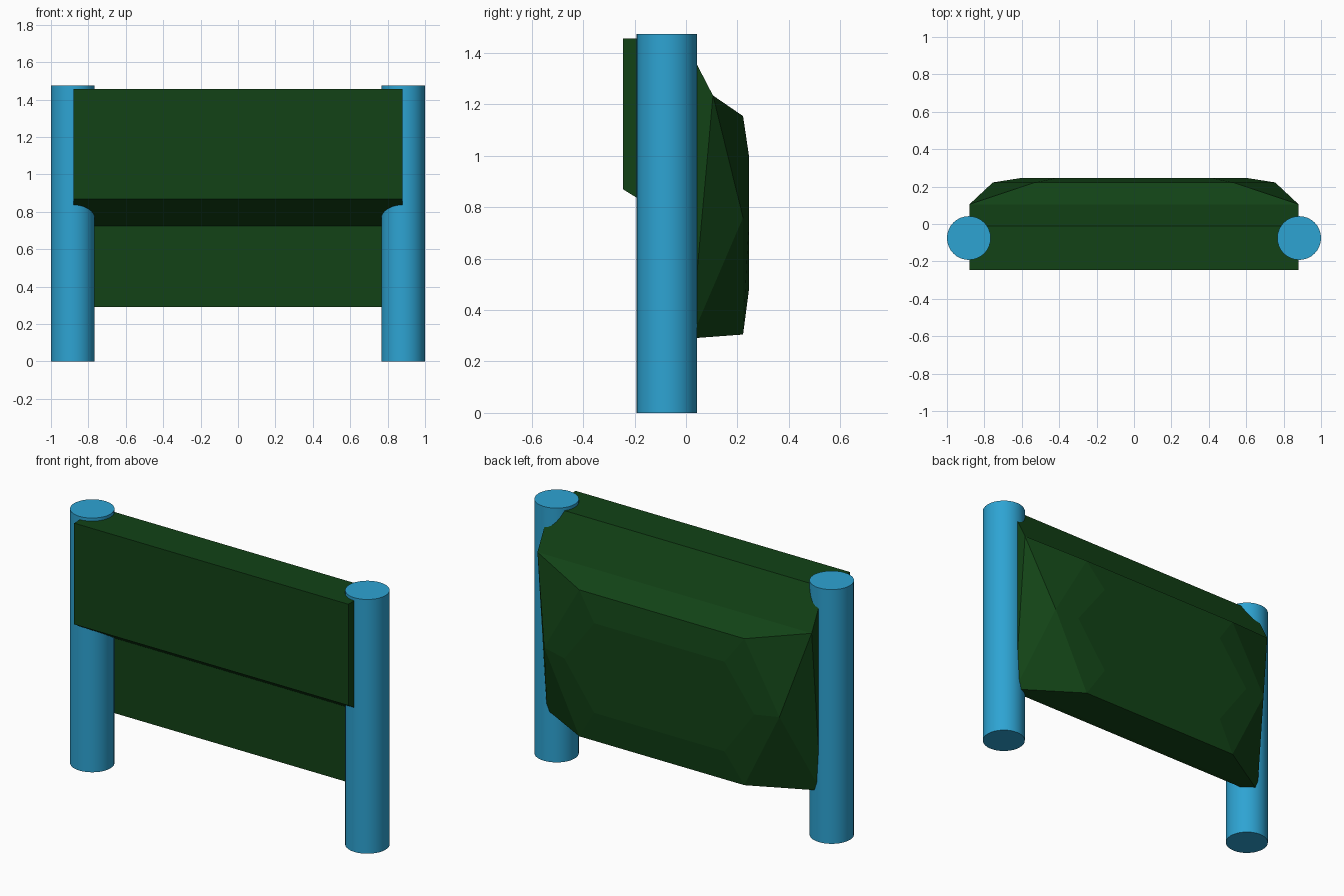
import bpy, bmesh

if "Cube" in bpy.data.objects:
    bpy.data.objects.remove(bpy.data.objects["Cube"])


def material(name, color):
    m = bpy.data.materials.new(name)
    m.diffuse_color = (*color, 1)
    m.use_nodes = True
    m.node_tree.nodes["Principled BSDF"].inputs["Base Color"].default_value = m.diffuse_color
    return m


blue = material("blue", (0.027, 0.37, 0.65))
green = material("green", (0.006, 0.055, 0.008))

# Round posts at both ends
for side, label in ((-1, "left_post"), (1, "right_post")):
    bpy.ops.mesh.primitive_cylinder_add(vertices=32, radius=0.117, depth=1.475,
                                        location=(side * 0.883, -0.075, 0.7375))
    post = bpy.context.object
    post.name = label
    post.data.materials.append(blue)
    bpy.ops.object.shade_smooth_by_angle()

# Padded panel: right-half points, mirrored to the left
points = {
    "A": (0.88, -0.245, 0.87),    # front overhang, bottom
    "B": (0.88, -0.245, 1.457),   # front overhang, top
    "C": (0.88, -0.01, 1.457),    # top, rear edge
    "D": (0.88, 0.105, 1.235),    # upper side corner
    "E": (0.53, 0.222, 1.155),    # back outer hexagon, top
    "F": (0.418, 0.245, 1.0),     # back inner hexagon, top
    "G": (0.61, 0.245, 0.745),    # back inner hexagon, middle
    "H": (0.755, 0.222, 0.76),    # back outer hexagon, middle
    "I": (0.418, 0.245, 0.48),    # back inner hexagon, bottom
    "J": (0.53, 0.222, 0.305),    # back outer hexagon, bottom
    "K": (0.88, 0.02, 0.29),      # lower side corner
    "L": (0.88, -0.01, 0.29),     # lower front, bottom
    "M": (0.88, -0.01, 0.725),    # lower front, under overhang
    "N": (0.88, 0.062, 0.76),     # side edge, middle
}
bm = bmesh.new()
right = {k: bm.verts.new(p) for k, p in points.items()}
left = {k: bm.verts.new((-x, y, z)) for k, (x, y, z) in points.items()}

# Full-width strips between the halves
for chain in ("ABCDEF", "IJKLMA"):
    for a, b in zip(chain, chain[1:]):
        bm.faces.new((right[a], right[b], left[b], left[a]))
# Flat back hexagon
bm.faces.new([right[k] for k in "FGI"] + [left[k] for k in "IGF"])
# End faces and faceted back corners
for half in (right, left):
    for face in ("ABCDNKLM", "EDH", "DNH", "HNK", "HKJ", "FEHG", "GHJI"):
        bm.faces.new([half[k] for k in face])
bmesh.ops.recalc_face_normals(bm, faces=bm.faces)

mesh = bpy.data.meshes.new("panel")
bm.to_mesh(mesh)
bm.free()
mesh.materials.append(green)
panel = bpy.data.objects.new("panel", mesh)
bpy.context.collection.objects.link(panel)
